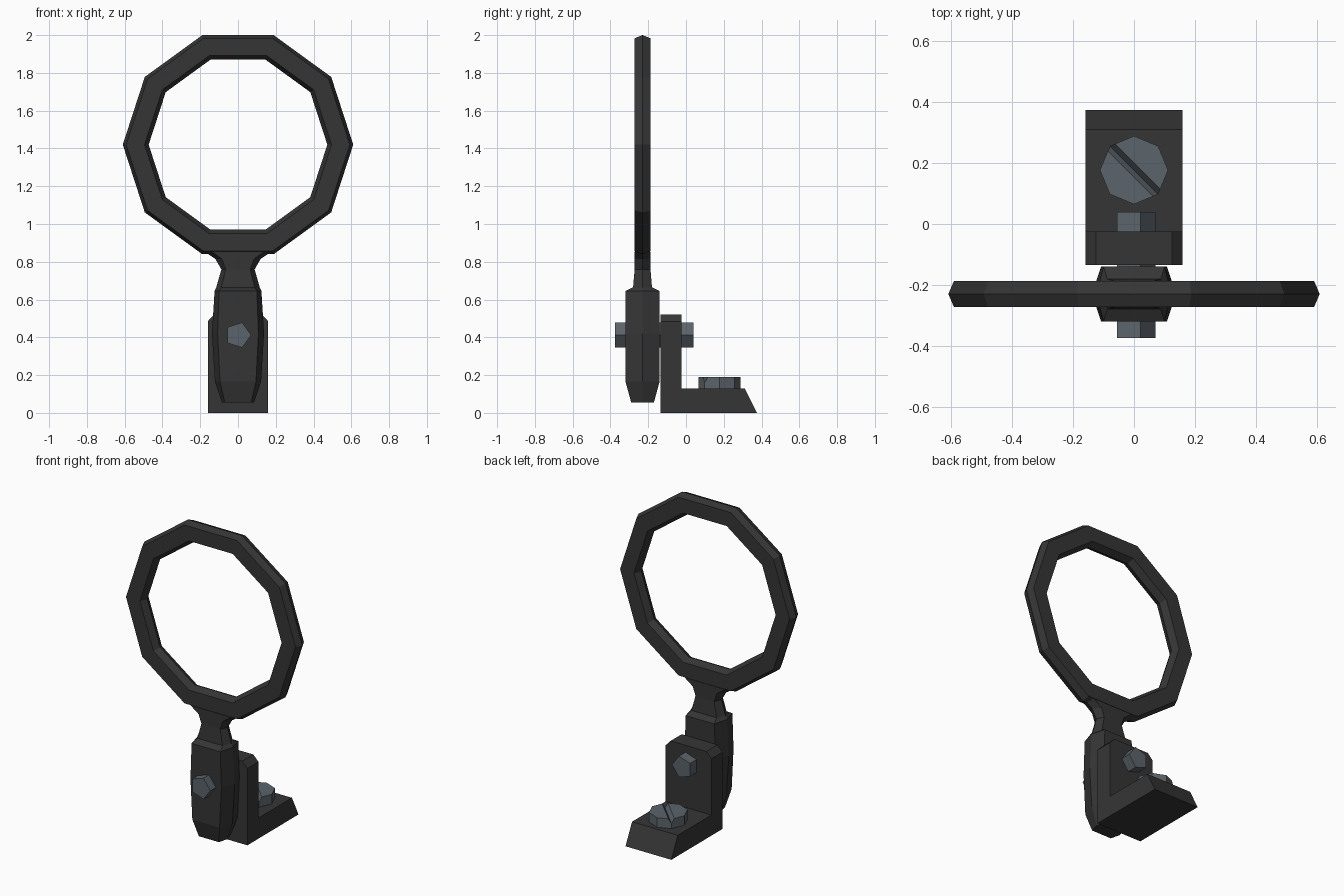
import bpy, bmesh, math
from mathutils import Matrix

if "Cube" in bpy.data.objects:
    bpy.data.objects.remove(bpy.data.objects["Cube"])


def material(name, rgb):
    m = bpy.data.materials.new(name)
    m.diffuse_color = (*rgb, 1)
    m.use_nodes = True
    m.node_tree.nodes["Principled BSDF"].inputs["Base Color"].default_value = m.diffuse_color
    return m


BLACK = material("dark iron", (0.036, 0.036, 0.036))
STEEL = material("blue grey steel", (0.105, 0.127, 0.147))


def make(name, loops, mat, closed=False):
    """Skin a list of equal-length point loops; cap the ends unless closed."""
    bm = bmesh.new()
    rows = [[bm.verts.new(p) for p in loop] for loop in loops]
    n = len(rows[0])
    pairs = list(zip(rows, rows[1:])) + ([(rows[-1], rows[0])] if closed else [])
    for a, b in pairs:
        for i in range(n):
            j = (i + 1) % n
            bm.faces.new((a[i], a[j], b[j], b[i]))
    if not closed:
        bm.faces.new(rows[0][::-1])
        bm.faces.new(rows[-1])
    bmesh.ops.recalc_face_normals(bm, faces=bm.faces)
    me = bpy.data.meshes.new(name)
    bm.to_mesh(me)
    bm.free()
    me.materials.append(mat)
    ob = bpy.data.objects.new(name, me)
    bpy.context.collection.objects.link(ob)
    return ob


def polygon(n, r):
    return [(r * math.cos(math.tau * i / n), r * math.sin(math.tau * i / n)) for i in range(n)]


Y = -0.23  # plane of the ring and its handle

# Ten-sided sight ring with a ridged hexagonal section
section = [(0.61, 0), (0.592, 0.042), (0.495, 0.042), (0.473, 0), (0.495, -0.042), (0.592, -0.042)]
make("sight_ring", [[(x, Y + d, 1.42 + z) for x, z in polygon(10, r)] for r, d in section],
     BLACK, closed=True)

# Handle and neck: z, half width at ridge, half width of front face, half depth
stations = [(0.055, 0.085, 0.07, 0.06), (0.165, 0.122, 0.095, 0.09), (0.42, 0.138, 0.108, 0.09),
            (0.645, 0.124, 0.1, 0.09), (0.665, 0.115, 0.088, 0.05), (0.76, 0.088, 0.065, 0.042),
            (0.815, 0.12, 0.085, 0.042), (0.855, 0.18, 0.14, 0.042)]
make("handle", [[(-r, Y, z), (-f, Y - d, z), (f, Y - d, z), (r, Y, z), (f, Y + d, z), (-f, Y + d, z)]
                for z, r, f, d in stations], BLACK)

# L-shaped bracket: upright plate with clipped corners, foot with sloped end
upright = [(-0.16, 0), (0.16, 0), (0.16, 0.485), (0.125, 0.522), (-0.125, 0.522), (-0.16, 0.485)]
make("bracket_upright", [[(x, y, z) for x, z in upright] for y in (-0.135, -0.025)], BLACK)
foot = [(-0.025, 0), (0.375, 0), (0.31, 0.13), (-0.025, 0.13)]
make("bracket_foot", [[(x, y, z) for y, z in foot] for x in (-0.16, 0.16)], BLACK)

# Pentagonal pivot bolt running through handle and upright
make("pivot_bolt", [[(x, y, 0.412 + z) for x, z in polygon(5, 0.07)] for y in (-0.375, 0.04)], STEEL)

# Octagonal foot screw with a diagonal V slot
screw = make("foot_screw", [[(x, 0.177 + y, z) for x, y in polygon(8, 0.112)] for z in (0.12, 0.19)], STEEL)
slot = [(-0.034, 0.03), (0, -0.03), (0.034, 0.03)]
cutter = make("slot_cutter", [[(x, y, z) for x, z in slot] for y in (-0.2, 0.2)], STEEL)
cutter.data.transform(Matrix.Translation((0, 0.177, 0.19)) @ Matrix.Rotation(math.radians(45), 4, 'Z'))
cutter.hide_render = True
cutter.hide_viewport = False
cutter.display_type = 'WIRE'
cut = screw.modifiers.new("slot", 'BOOLEAN')
cut.operation = 'DIFFERENCE'
cut.solver = 'EXACT'
cut.object = cutter

# Bake the slot, then drop the cutter
bpy.context.view_layer.objects.active = screw
bpy.ops.object.modifier_apply(modifier="slot")
bpy.data.objects.remove(cutter)
